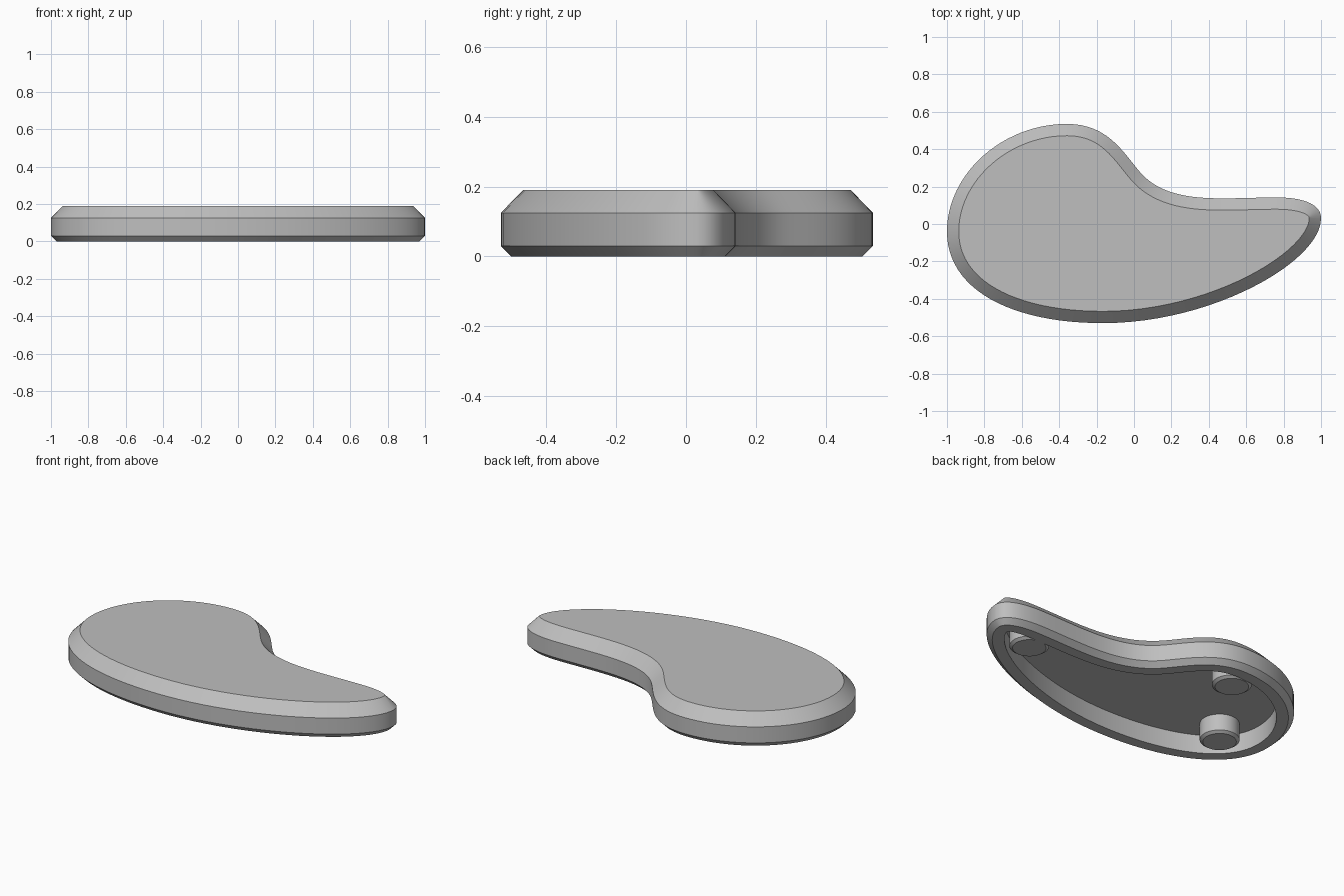
import bpy
import bmesh
import math
from mathutils import Vector
from mathutils.geometry import interpolate_bezier

cube = bpy.data.objects.get("Cube")
if cube:
    bpy.data.objects.remove(cube)

GREY = (0.52, 0.52, 0.52, 1)
grey = bpy.data.materials.new("plain_grey")
grey.use_nodes = True
grey.diffuse_color = GREY
grey.node_tree.nodes["Principled BSDF"].inputs["Base Color"].default_value = GREY

# Kidney outline: incoming handle, knot, outgoing handle (clockwise from the left)
KNOTS = [
    ((-1, -0.35), (-1, -0.04), (-1, 0.27)),
    ((-0.70, 0.535), (-0.36, 0.535), (-0.14, 0.535)),
    ((-0.06, 0.385), (0.03, 0.28), (0.14, 0.15)),
    ((0.32, 0.137), (0.48, 0.137), (0.57, 0.137)),
    ((0.67, 0.142), (0.76, 0.142), (0.92, 0.142)),
    ((1, 0.10), (1, 0.03), (1, -0.2)),
    ((0.42, -0.53), (-0.165, -0.53), (-0.66, -0.53)),
]


def outline(steps=24):
    pts = []
    for a, b in zip(KNOTS, KNOTS[1:] + KNOTS[:1]):
        curve = [Vector(p).to_3d() for p in (a[1], a[2], b[0], b[1])]
        pts += interpolate_bezier(*curve, steps + 1)[:-1]
    return pts


def inset(pts, dist):
    """Move the outline inward, merging points that would cross over."""
    n = len(pts)
    moved, valid = [], []
    for i, p in enumerate(pts):
        t = (pts[(i + 1) % n] - pts[i - 1]).normalized()
        q = p + Vector((t.y, -t.x, 0)) * dist
        moved.append(q)
        if min((q - o).length for o in pts) > dist * 0.98 - 0.0005:
            valid.append(q)
    return [min(valid, key=lambda v: (v - q).length) for q in moved]


def loft(name, rings):
    """Skin a stack of (points, height) rings and cap both ends."""
    bm = bmesh.new()
    loops = [[bm.verts.new((p.x, p.y, z)) for p in pts] for pts, z in rings]
    for low, high in zip(loops, loops[1:]):
        n = len(low)
        for i in range(n):
            j = (i + 1) % n
            bm.faces.new((low[i], low[j], high[j], high[i]))
    bm.faces.new(loops[0])
    bm.faces.new(loops[-1])
    bmesh.ops.remove_doubles(bm, verts=bm.verts, dist=0.0001)
    bmesh.ops.recalc_face_normals(bm, faces=bm.faces)
    mesh = bpy.data.meshes.new(name)
    bm.to_mesh(mesh)
    bm.free()
    mesh.materials.append(grey)
    obj = bpy.data.objects.new(name, mesh)
    bpy.context.collection.objects.link(obj)
    bpy.ops.object.select_all(action="DESELECT")
    obj.select_set(True)
    bpy.context.view_layer.objects.active = obj
    bpy.ops.object.shade_smooth_by_angle(angle=math.radians(30))
    return obj


def circle(x, y, r, sides=48):
    return [Vector((x + r * math.cos(a), y + r * math.sin(a), 0))
            for a in (math.tau * i / sides for i in range(sides))]


# Hollow shell: recess ceiling, inner wall, rim, lower bevel, side, top bevel
CEILING = 0.11
edge = outline()
PROFILE = [(0.095, CEILING), (0.095, 0), (0.03, 0), (0, 0.03), (0, 0.125), (0.063, 0.19)]
loft("shell", [(inset(edge, d) if d else edge, z) for d, z in PROFILE])

# Three round feet with chamfered ends
for side, x, y in [("left", 0.70, -0.04), ("back", -0.40, 0.34), ("right", -0.73, -0.155)]:
    loft(side + "_foot", [
        (circle(x, y, 0.09), 0),
        (circle(x, y, 0.107), 0.012),
        (circle(x, y, 0.107), CEILING + 0.01),
    ])
